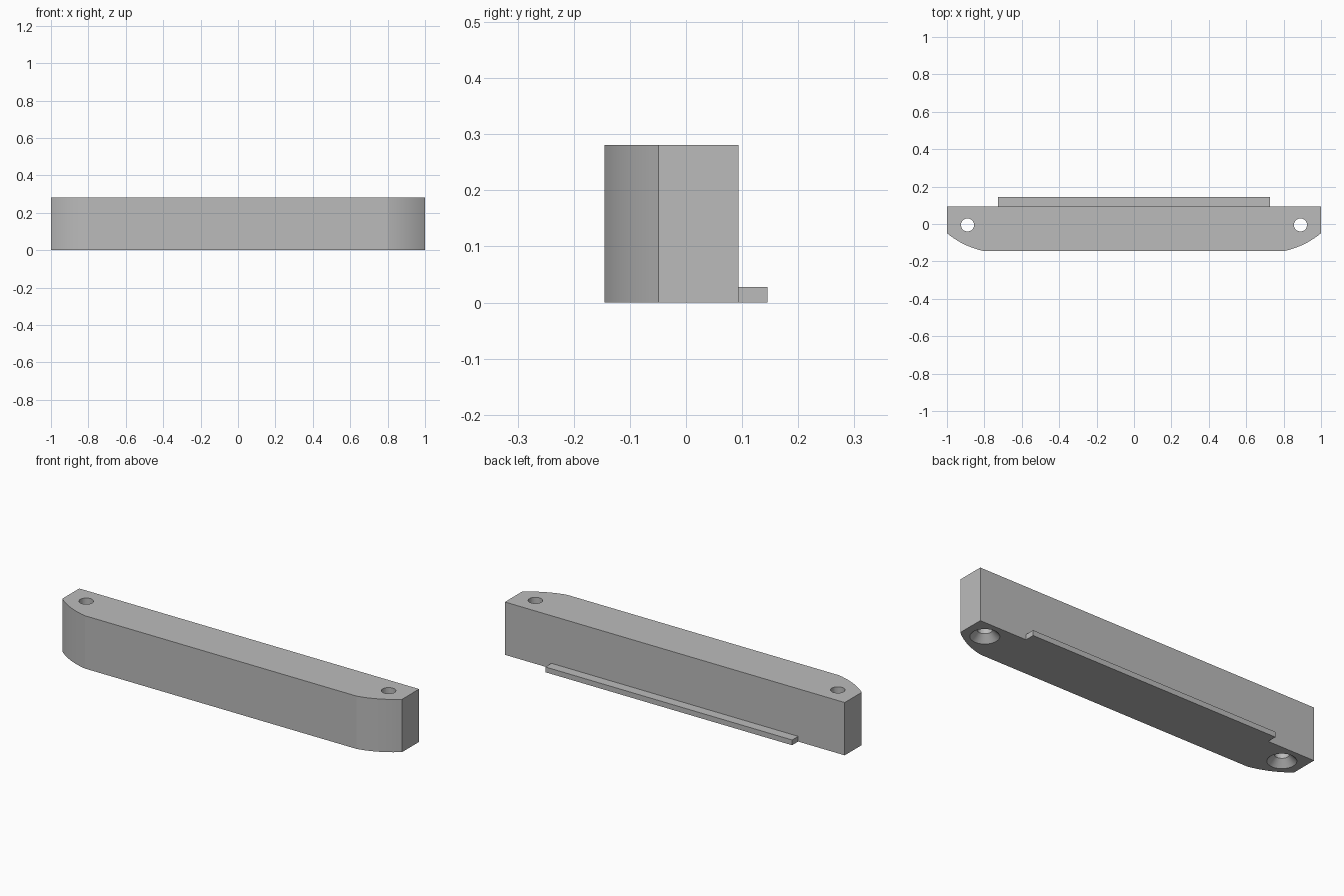
import bpy, bmesh, math

if "Cube" in bpy.data.objects:
    bpy.data.objects.remove(bpy.data.objects["Cube"])

grey = bpy.data.materials.new("plain grey")
grey.diffuse_color = (0.5, 0.5, 0.5, 1)
grey.use_nodes = True
grey.node_tree.nodes["Principled BSDF"].inputs["Base Color"].default_value = grey.diffuse_color

H = 0.281
FRONT, BACK, CORNER = -0.145, 0.094, -0.049


def make_object(name, bm):
    bmesh.ops.recalc_face_normals(bm, faces=bm.faces)
    mesh = bpy.data.meshes.new(name)
    bm.to_mesh(mesh)
    bm.free()
    mesh.materials.append(grey)
    obj = bpy.data.objects.new(name, mesh)
    bpy.context.collection.objects.link(obj)
    return obj


def extrude_outline(name, pts, height):
    bm = bmesh.new()
    face = bm.faces.new([bm.verts.new((x, y, 0)) for x, y in pts])
    out = bmesh.ops.extrude_face_region(bm, geom=[face])
    verts = [v for v in out["geom"] if isinstance(v, bmesh.types.BMVert)]
    bmesh.ops.translate(bm, verts=verts, vec=(0, 0, height))
    return make_object(name, bm)


def corner_arc(x0, y0, x1, y1, r, n):
    """Shallow arc bulging outwards between two points."""
    mx, my, dx, dy = (x0 + x1) / 2, (y0 + y1) / 2, x1 - x0, y1 - y0
    c = math.hypot(dx, dy)
    h = math.sqrt(r * r - c * c / 4)
    cx, cy = mx - dy / c * h, my + dx / c * h
    a0, a1 = math.atan2(y0 - cy, x0 - cx), math.atan2(y1 - cy, x1 - cx)
    return [(cx + r * math.cos(a0 + (a1 - a0) * i / n),
             cy + r * math.sin(a0 + (a1 - a0) * i / n)) for i in range(n + 1)]


# Bar body with rounded front corners
right = corner_arc(0.80, FRONT, 1.0, CORNER, 0.45, 10) + [(1.0, BACK)]
body = extrude_outline("bar_body", right + [(-x, y) for x, y in reversed(right)], H)


# Countersunk screw holes: revolved cutter profile
def screw_cutter(name, x, y, n=32):
    bm = bmesh.new()
    rings = []
    for r, z in ((0.079, -0.01), (0.035, 0.035), (0.035, H + 0.05)):
        rings.append([bm.verts.new((x + r * math.cos(2 * math.pi * i / n),
                                    y + r * math.sin(2 * math.pi * i / n), z))
                      for i in range(n)])
    for a, b in zip(rings, rings[1:]):
        for i in range(n):
            j = (i + 1) % n
            bm.faces.new((a[i], a[j], b[j], b[i]))
    bm.faces.new(rings[0])
    bm.faces.new(rings[-1])
    return make_object(name, bm)


bpy.context.view_layer.objects.active = body
body.select_set(True)
for side, x in (("left", -0.89), ("right", 0.89)):
    cutter = screw_cutter(side + "_hole_cutter", x, -0.005)
    cutter.hide_render = True
    mod = body.modifiers.new(side + "_hole", "BOOLEAN")
    mod.operation = "DIFFERENCE"
    mod.solver = "EXACT"
    mod.object = cutter
    bpy.ops.object.modifier_apply(modifier=mod.name)
    bpy.data.objects.remove(cutter)
bpy.ops.object.shade_smooth_by_angle(angle=math.radians(10))

# Thin lip along the bottom of the back face
extrude_outline("back_lip", [(-0.726, BACK), (0.726, BACK),
                             (0.726, 0.145), (-0.726, 0.145)], 0.028)
